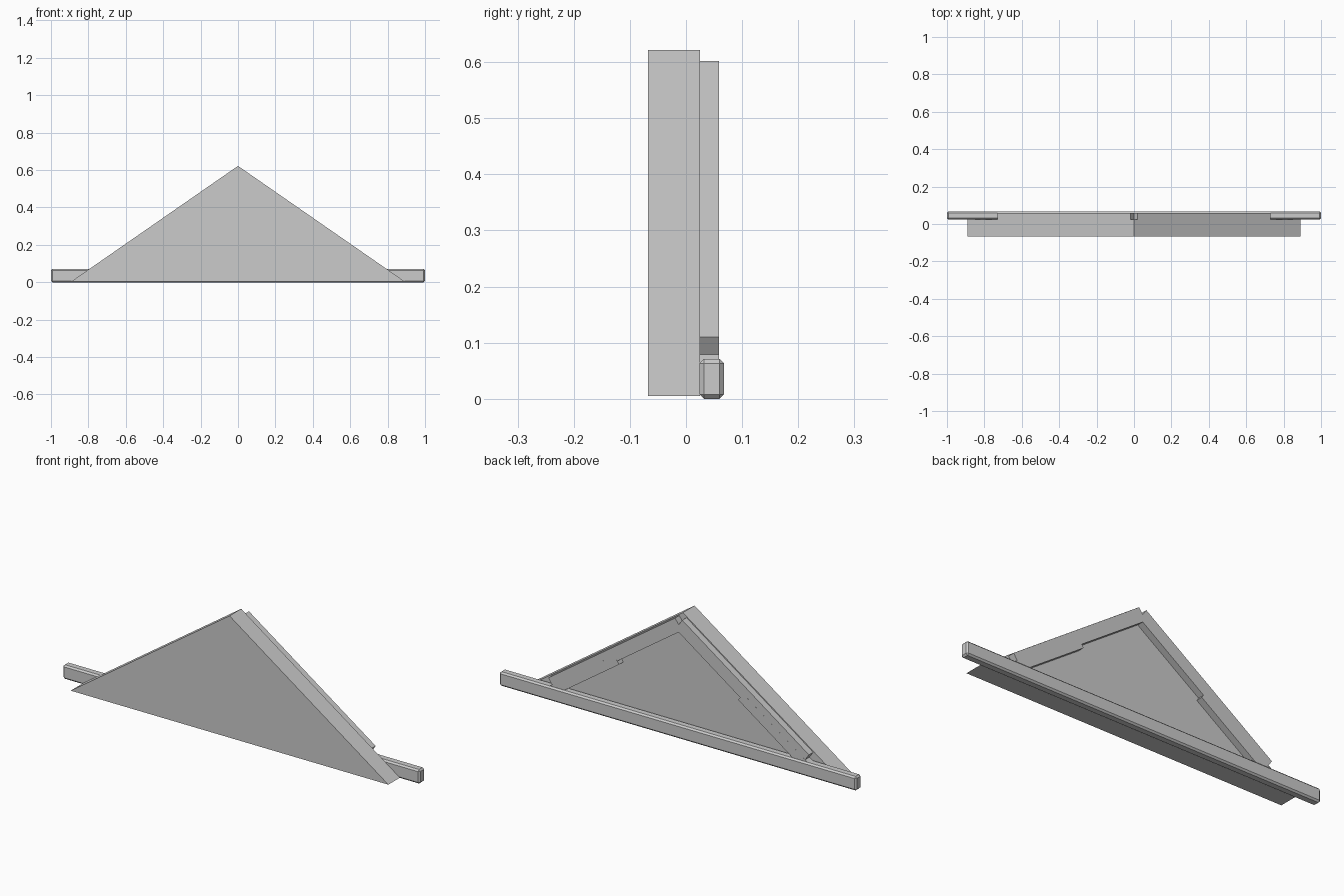
import bpy
import bmesh
from mathutils import Vector

cube = bpy.data.objects.get("Cube")
if cube:
    bpy.data.objects.remove(cube, do_unlink=True)

grey = bpy.data.materials.new("light_grey")
grey.use_nodes = True
COLOR = (0.6, 0.6, 0.6, 1)
grey.diffuse_color = COLOR
grey.node_tree.nodes["Principled BSDF"].inputs["Base Color"].default_value = COLOR


def extrude_profile(name, points, y0, y1):
    """Extrude an x-z outline from y0 to y1."""
    bm = bmesh.new()
    face = bm.faces.new([bm.verts.new((x, y0, z)) for x, z in points])
    moved = bmesh.ops.extrude_face_region(bm, geom=[face])["geom"]
    verts = [v for v in moved if isinstance(v, bmesh.types.BMVert)]
    bmesh.ops.translate(bm, verts=verts, vec=(0, y1 - y0, 0))
    bmesh.ops.recalc_face_normals(bm, faces=bm.faces)
    mesh = bpy.data.meshes.new(name)
    bm.to_mesh(mesh)
    bm.free()
    obj = bpy.data.objects.new(name, mesh)
    bpy.context.collection.objects.link(obj)
    mesh.materials.append(grey)
    return obj


# Gable panel
HALF, BASE, APEX = 0.89, 0.005, 0.622
BACK = 0.025
extrude_profile("gable_panel", [(-HALF, BASE), (HALF, BASE), (0, APEX)], -0.068, BACK)

# Square-ended battens running down both slopes
slope = Vector((HALF, BASE - APEX)).normalized()
inward = Vector((slope.y, -slope.x))


def batten(name, side, top, length, depth0, depth1, y1):
    corners = [top + slope * s + inward * d for s, d in
               ((0, depth0), (length, depth0), (length, depth1), (0, depth1))]
    return extrude_profile(name, [(side * c.x, c.y) for c in corners], BACK, y1)


ridge = Vector((0.02, 0.602))
for label, side in (("left", 1), ("right", -1)):
    batten(label + "_rafter", side, ridge, 0.864, 0, 0.066, 0.059)
    # Wider lower brace that runs into the bottom rail
    batten(label + "_brace", side, ridge + slope * 0.44, 0.48, 0.037, 0.084, 0.0592)

# Chamfered bottom rail
rail = extrude_profile("bottom_rail", [(-1, 0), (1, 0), (1, 0.071), (-1, 0.071)], 0.024, 0.068)
bevel = rail.modifiers.new("chamfer", "BEVEL")
bevel.width = 0.008
bevel.segments = 1
